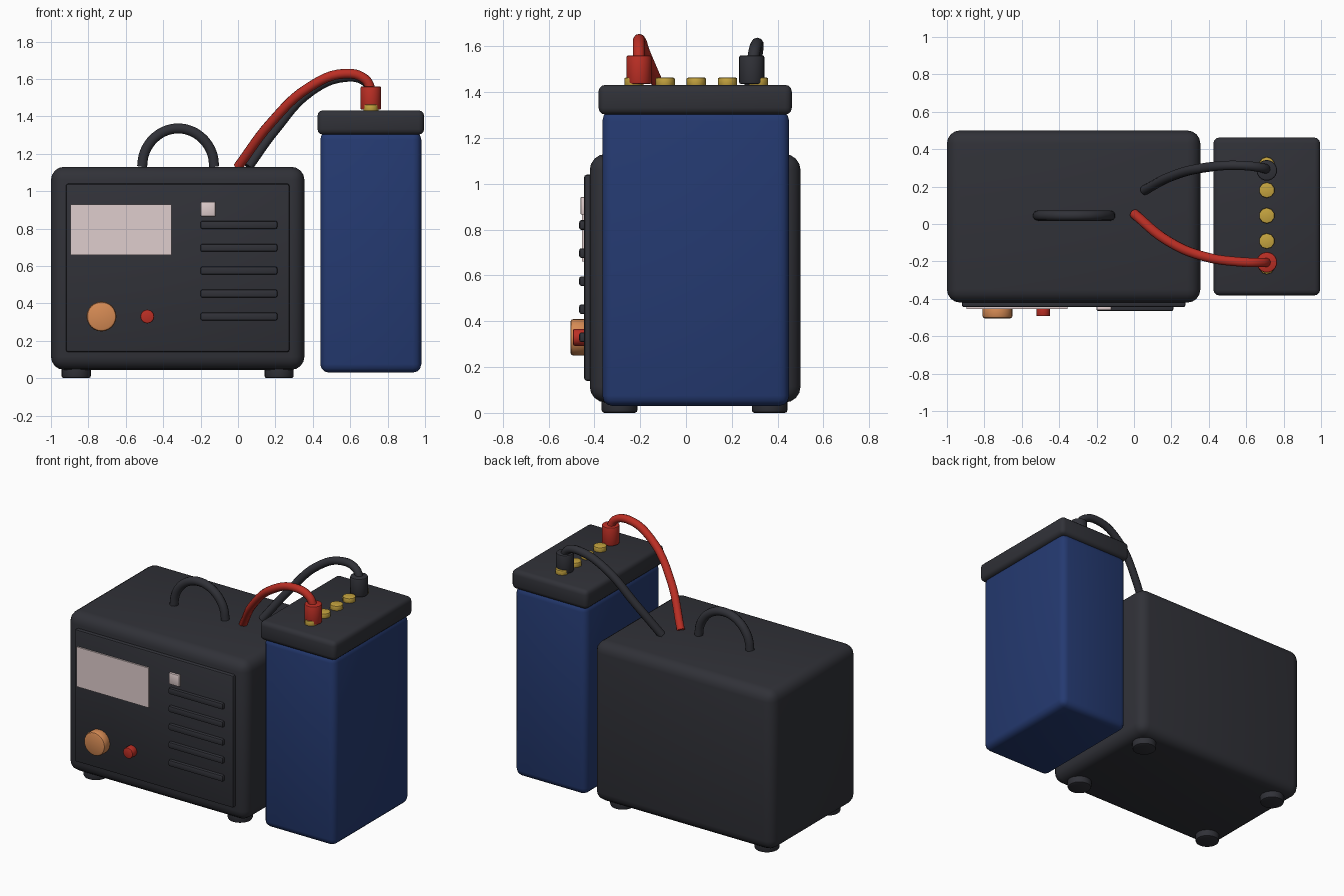
import bpy
import math

cube = bpy.data.objects.get("Cube")
if cube:
    bpy.data.objects.remove(cube, do_unlink=True)


def material(name, rgb):
    m = bpy.data.materials.new(name)
    m.use_nodes = True
    m.diffuse_color = (*rgb, 1)
    m.node_tree.nodes["Principled BSDF"].inputs["Base Color"].default_value = (*rgb, 1)
    return m


dark = material("charcoal", (0.030, 0.031, 0.039))
blue = material("navy blue", (0.018, 0.042, 0.165))
red = material("red", (0.50, 0.028, 0.018))
gold = material("brass", (0.56, 0.37, 0.05))
copper = material("copper orange", (0.68, 0.26, 0.09))
pale = material("pale grey", (0.74, 0.61, 0.61))


def finish(name, mat, bevel=0, segments=3):
    ob = bpy.context.object
    ob.name = name
    ob.data.materials.append(mat)
    if bevel:
        mod = ob.modifiers.new("rounding", "BEVEL")
        mod.width = bevel
        mod.segments = segments
        mod.limit_method = "ANGLE"
        mod.angle_limit = math.radians(50)
        bpy.ops.object.modifier_apply(modifier=mod.name)
    bpy.ops.object.shade_smooth_by_angle(angle=math.radians(40))
    return ob


def box(name, mat, x, y, z, bevel=0, segments=3):
    """Box given by its (low, high) range on each axis."""
    spans = (x, y, z)
    bpy.ops.mesh.primitive_cube_add(size=1, location=[sum(s) / 2 for s in spans])
    bpy.context.object.scale = [s[1] - s[0] for s in spans]
    bpy.ops.object.transform_apply(location=False, rotation=False, scale=True)
    return finish(name, mat, bevel, segments)


def cylinder(name, mat, centre, radius, depth, bevel=0, sides=24, forward=False):
    turn = (math.pi / 2 if forward else 0, 0, 0)
    bpy.ops.mesh.primitive_cylinder_add(vertices=sides, radius=radius, depth=depth,
                                        location=centre, rotation=turn)
    return finish(name, mat, bevel, 2)


def tube(name, mat, points, radius):
    """Round tube through the points."""
    curve = bpy.data.curves.new(name, "CURVE")
    curve.dimensions = "3D"
    curve.bevel_depth = radius
    curve.bevel_resolution = 3
    curve.resolution_u = 6
    curve.use_fill_caps = True
    spline = curve.splines.new("BEZIER")
    spline.bezier_points.add(len(points) - 1)
    for bp, p in zip(spline.bezier_points, points):
        bp.co = p
        bp.handle_left_type = bp.handle_right_type = "AUTO"
    ob = bpy.data.objects.new(name, curve)
    bpy.context.collection.objects.link(ob)
    bpy.ops.object.select_all(action="DESELECT")
    ob.select_set(True)
    bpy.context.view_layer.objects.active = ob
    bpy.ops.object.convert(target="MESH")
    return finish(name, mat)


# Charger case, raised front panel and feet
box("charger_case", dark, (-1, 0.355), (-0.42, 0.50), (0.045, 1.13), 0.07, 4)
box("front_panel", dark, (-0.92, 0.275), (-0.445, -0.40), (0.14, 1.04), 0.012, 2)
for side, x in (("right", -0.865), ("left", 0.22)):
    for end, y in (("front", -0.29), ("back", 0.365)):
        cylinder(f"{end}_{side}_foot", dark, (x, y, 0.04), 0.078, 0.08, 0.012)

# Carrying handle
arc = [math.pi * i / 10 for i in range(11)]
tube("carry_handle", dark,
     [(-0.32 - 0.193 * math.cos(a), 0.045, 1.13 + 0.205 * math.sin(a)) for a in arc], 0.028)

# Panel controls
box("display_screen", pale, (-0.895, -0.355), (-0.455, -0.44), (0.66, 0.93))
box("indicator_square", pale, (-0.20, -0.12), (-0.461, -0.44), (0.865, 0.943), 0.006, 2)
for i in range(5):
    z = 0.82 - 0.1225 * i
    box(f"vent_bar_{i + 1}", dark, (-0.20, 0.21), (-0.466, -0.43), (z - 0.021, z + 0.021), 0.009, 2)
cylinder("dial_knob", copper, (-0.73, -0.47, 0.33), 0.08, 0.07, 0.014, forward=True)
cylinder("push_button", red, (-0.485, -0.465, 0.33), 0.037, 0.055, 0.006, sides=16, forward=True)

# Battery body and lid
box("battery_body", blue, (0.44, 0.98), (-0.365, 0.45), (0.03, 1.32), 0.045, 3)
box("battery_lid", dark, (0.425, 0.995), (-0.382, 0.462), (1.302, 1.432), 0.03, 3)

# Terminals and the two cable clamps
for i in range(5):
    cylinder(f"terminal_{i + 1}", gold, (0.71, -0.227 + 0.136 * i, 1.445), 0.042, 0.036, 0.005, sides=10)
cylinder("red_clamp", red, (0.71, -0.205, 1.498), 0.055, 0.125, 0.008)
cylinder("black_clamp", dark, (0.71, 0.287, 1.498), 0.055, 0.125, 0.008)

# Cables from the case to the clamps
tube("red_cable", red, [(0, 0.055, 1.13), (0.18, -0.09, 1.37), (0.38, -0.175, 1.555),
                        (0.57, -0.203, 1.628), (0.68, -0.206, 1.598), (0.715, -0.205, 1.53)], 0.026)
tube("black_cable", dark, [(0.055, 0.18, 1.13), (0.20, 0.255, 1.33), (0.39, 0.303, 1.535),
                           (0.57, 0.313, 1.61), (0.68, 0.301, 1.588), (0.715, 0.29, 1.53)], 0.026)
